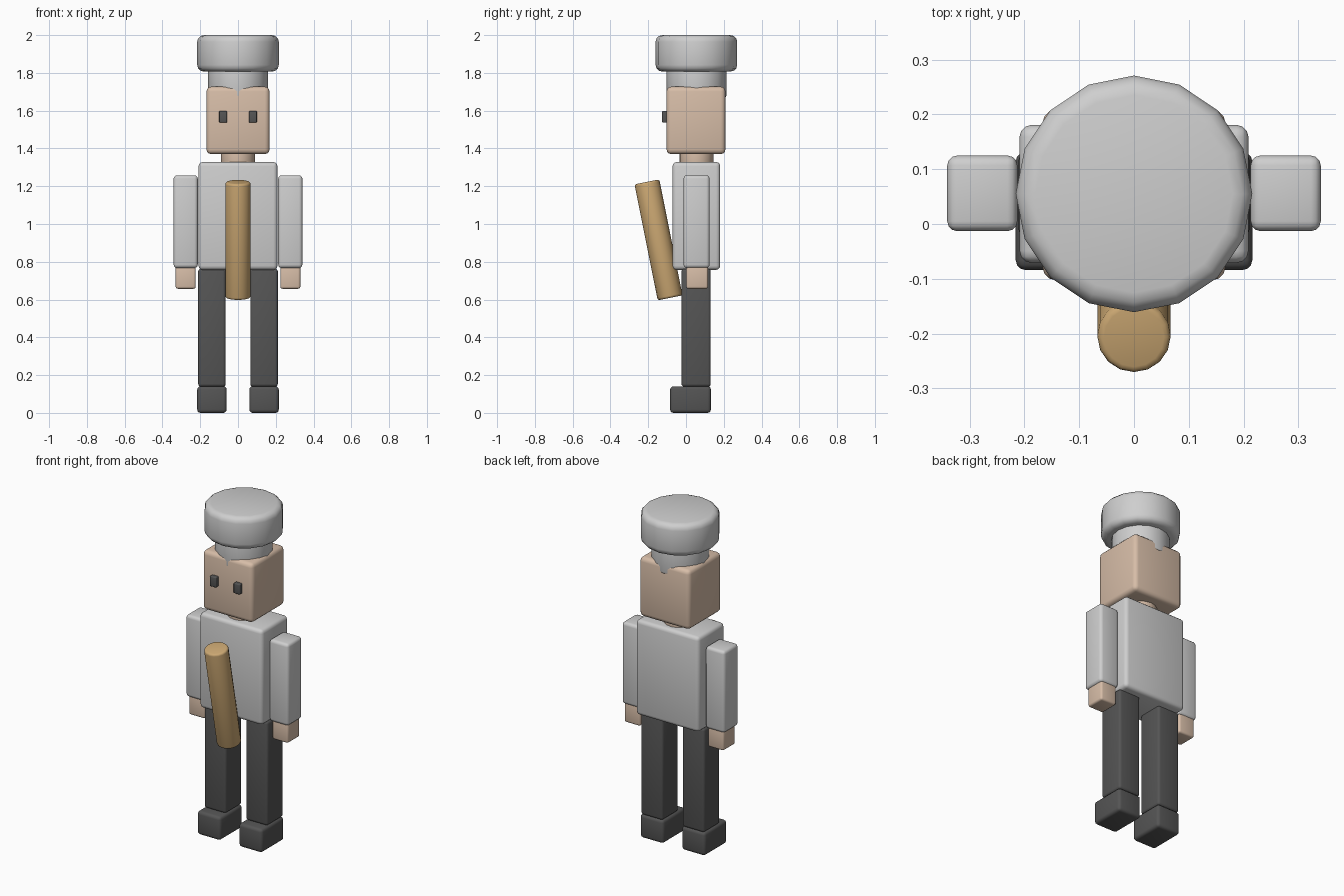
import bpy, bmesh, math
from mathutils import Matrix, Vector

if "Cube" in bpy.data.objects:
    bpy.data.objects.remove(bpy.data.objects["Cube"])

CY = 0.055  # depth centre of head, neck and torso


def material(name, rgb):
    m = bpy.data.materials.new(name)
    m.diffuse_color = (*rgb, 1)
    m.use_nodes = True
    m.node_tree.nodes["Principled BSDF"].inputs["Base Color"].default_value = m.diffuse_color
    return m


white = material("cloth white", (0.62, 0.62, 0.62))
skin = material("skin", (0.68, 0.51, 0.39))
dark = material("dark grey", (0.09, 0.09, 0.09))
crust = material("golden brown", (0.60, 0.39, 0.17))


def finish(name, bm, mat, bevel):
    """Turn a bmesh into an object with rounded edges and soft shading."""
    for f in bm.faces:
        f.smooth = True
    me = bpy.data.meshes.new(name)
    bm.to_mesh(me)
    bm.free()
    me.materials.append(mat)
    ob = bpy.data.objects.new(name, me)
    bpy.context.collection.objects.link(ob)
    mod = ob.modifiers.new("rounding", 'BEVEL')
    mod.width = bevel
    mod.segments = 3
    mod.limit_method = 'ANGLE'
    mod.angle_limit = math.radians(40)
    return ob


def box(name, x, y, z, mat, bevel=0.018):
    """Box from (min, max) pairs on each axis."""
    lo, hi = Vector((x[0], y[0], z[0])), Vector((x[1], y[1], z[1]))
    bm = bmesh.new()
    bmesh.ops.create_cube(bm, size=1, matrix=Matrix.Translation((lo + hi) / 2)
                          @ Matrix.Diagonal((*(hi - lo), 1)))
    return finish(name, bm, mat, bevel)


def rod(name, a, b, r, mat, bevel=0.01):
    """16-sided cylinder running from point a to point b (in the x = const plane)."""
    a, b = Vector(a), Vector(b)
    d = b - a
    tilt = Matrix.Rotation(math.atan2(-d.y, d.z), 4, 'X')
    bm = bmesh.new()
    bmesh.ops.create_cone(bm, cap_ends=True, segments=16, radius1=r, radius2=r,
                          depth=d.length, matrix=Matrix.Translation((a + b) / 2) @ tilt)
    # put a corner exactly on the front and back
    bmesh.ops.recalc_face_normals(bm, faces=bm.faces)
    return finish(name, bm, mat, bevel)


# Head, neck and hat
box("head", (-0.167, 0.167), (-0.103, 0.209), (1.37, 1.727), skin, 0.025)
rod("neck", (0, CY, 1.29), (0, CY, 1.41), 0.09, skin, 0.005)
rod("hat_band", (0, CY, 1.67), (0, CY, 1.86), 0.159, white, 0.01)
rod("hat_crown", (0, CY, 1.807), (0, CY, 2.0), 0.216, white, 0.035)

# Torso
box("torso", (-0.209, 0.209), (-0.071, 0.181), (0.757, 1.328), white, 0.022)

# Paired parts
for side, s in (("left", 1), ("right", -1)):
    def pair(name, x, y, z, mat, bevel=0.018):
        box(f"{side}_{name}", sorted((s * x[0], s * x[1])), y, z, mat, bevel)

    pair("eye", (0.058, 0.10), (-0.127, -0.095), (1.537, 1.598), dark, 0.005)
    pair("arm", (0.213, 0.341), (-0.013, 0.125), (0.767, 1.258), white)
    pair("hand", (0.224, 0.33), (0.001, 0.117), (0.657, 0.785), skin, 0.012)
    pair("leg", (0.065, 0.211), (-0.024, 0.131), (0.139, 0.763), dark, 0.015)
    pair("foot", (0.06, 0.216), (-0.084, 0.132), (0.0, 0.141), dark, 0.018)

# Tilted baton held in front of the body
rod("baton", (0, -0.084, 0.609), (0, -0.207, 1.223), 0.067, crust, 0.012)
